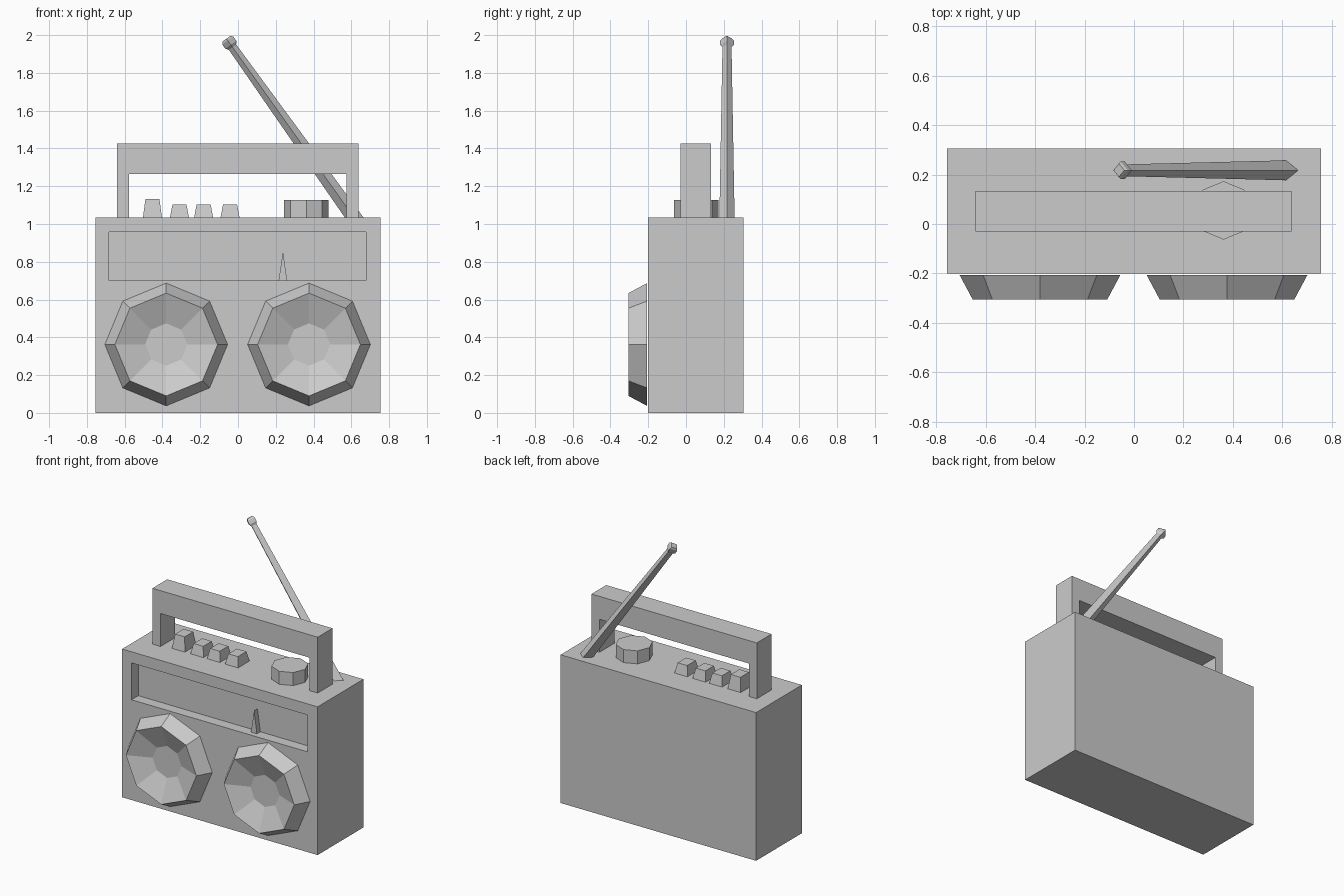
import bpy, bmesh, math
from mathutils import Vector

if "Cube" in bpy.data.objects:
    bpy.data.objects.remove(bpy.data.objects["Cube"])


def finish(name, bm):
    bmesh.ops.recalc_face_normals(bm, faces=bm.faces)
    me = bpy.data.meshes.new(name)
    bm.to_mesh(me)
    bm.free()
    ob = bpy.data.objects.new(name, me)
    bpy.context.collection.objects.link(ob)
    return ob


def loft(name, rings):
    """Skin a list of equal-sized point rings and cap both ends."""
    bm = bmesh.new()
    loops = [[bm.verts.new(p) for p in ring] for ring in rings]
    n = len(loops[0])
    for a, b in zip(loops, loops[1:]):
        for i in range(n):
            j = (i + 1) % n
            bm.faces.new((a[i], a[j], b[j], b[i]))
    bm.faces.new(loops[0])
    bm.faces.new(loops[-1])
    return finish(name, bm)


def ring(center, u, v, r, n):
    c, u, v = Vector(center), Vector(u), Vector(v)
    return [c + r * (math.cos(t) * u + math.sin(t) * v)
            for t in (2 * math.pi * i / n for i in range(n))]


def rect(cx, cy, hx, hy, z):
    return [(cx + sx * hx, cy + sy * hy, z)
            for sx, sy in ((-1, -1), (1, -1), (1, 1), (-1, 1))]


def prism_y(name, profile, y0, y1):
    return loft(name, [[(x, y, z) for x, z in profile] for y in (y0, y1)])


X, Y, Z = (1, 0, 0), (0, 1, 0), (0, 0, 1)
TOP = 1.035

# Case with the recessed dial window in the front face
bm = bmesh.new()
lo = [bm.verts.new(p) for p in rect(0, 0.0525, 0.755, 0.2525, 0)]
hi = [bm.verts.new(p) for p in rect(0, 0.0525, 0.755, 0.2525, TOP)]
bm.faces.new(lo[::-1])
bm.faces.new(hi)
sides = [bm.faces.new((lo[i], lo[(i + 1) % 4], hi[(i + 1) % 4], hi[i])) for i in range(4)]
front = sides[0]
bmesh.ops.inset_individual(bm, faces=[front], thickness=0.1)
for v in front.verts:
    v.co.x = -0.683 if v.co.x < 0 else 0.678
    v.co.z = 0.70 if v.co.z < 0.5 else 0.957
pocket = bmesh.ops.extrude_discrete_faces(bm, faces=[front])["faces"][0]
bmesh.ops.translate(bm, verts=pocket.verts, vec=(0, 0.075, 0))
finish("case", bm)

# Tuning needle
prism_y("tuning_needle", [(0.215, 0.70), (0.26, 0.70), (0.238, 0.855)], -0.163, -0.125)

# Carrying handle
prism_y("handle", [(-0.64, TOP), (-0.64, 1.425), (0.637, 1.425), (0.637, TOP),
                   (0.575, TOP), (0.575, 1.265), (-0.578, 1.265), (-0.578, TOP)],
        -0.03, 0.133)

# Speakers: flared octagonal rims with dished cones
for side, x in (("left", -0.38), ("right", 0.376)):
    loft(f"speaker_{side}", [ring((x, y, 0.362), X, Z, r, 8)
                             for y, r in ((-0.206, 0.325), (-0.305, 0.272), (-0.24, 0.112))])

# Push buttons, the first one raised
for i, (x, z) in enumerate(((-0.453, 1.132), (-0.31, 1.104), (-0.182, 1.104), (-0.042, 1.104))):
    loft(f"button_{i + 1}", [rect(x, 0.0525, 0.05, 0.063, TOP),
                             rect(x, 0.0525, 0.037, 0.047, z)])

# Volume knob
loft("knob", [ring((0.362, 0.055, z), X, Y, 0.118, 8) for z in (TOP, 1.126)])

# Telescopic antenna with a square tip
base = Vector((0.614, 0.217, TOP))
axis = (Vector((-0.061, 0.217, 1.981)) - base).normalized()
side = axis.cross(Vector(Y))
end = (Vector((-0.061, 0.217, 1.981)) - base).length
loft("antenna", [ring(base + axis * d, side, Y, r, 4)
                 for d, r in ((-0.05, 0.041), (end - 0.05, 0.024))])
loft("antenna_tip", [ring(base + axis * d, side, Y, r, 4)
                     for d, r in ((end - 0.055, 0.024), (end - 0.04, 0.036),
                                  (end - 0.012, 0.036), (end, 0.027))])
